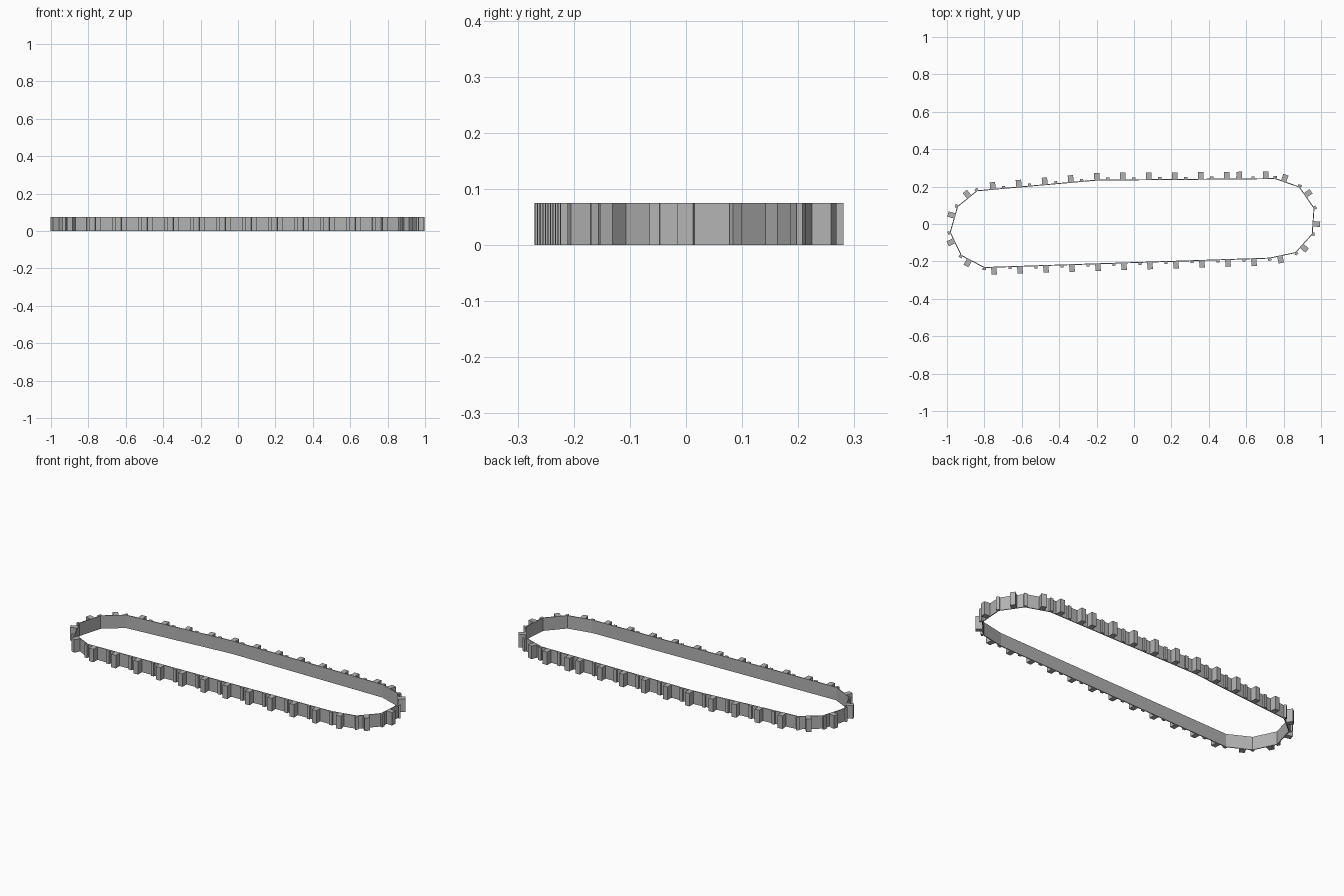
import bpy
import bmesh
from mathutils import Vector, Matrix

cube = bpy.data.objects.get("Cube")
if cube:
    bpy.data.objects.remove(cube, do_unlink=True)

HEIGHT = 0.075
BELT = 0.005
PITCH = 0.139

steel = bpy.data.materials.new("track grey")
steel.use_nodes = True
GREY = (0.45, 0.45, 0.45, 1)
steel.diffuse_color = GREY
steel.node_tree.nodes["Principled BSDF"].inputs["Base Color"].default_value = GREY

# Outline of the belt, counter-clockwise from the front right corner
loop = [Vector(p) for p in (
    (-0.80, -0.235), (0.725, -0.185), (0.865, -0.155), (0.955, -0.055),
    (0.965, 0.085), (0.885, 0.20), (0.755, 0.245), (-0.20, 0.237),
    (-0.84, 0.18), (-0.945, 0.095), (-0.985, -0.045), (-0.925, -0.17))]
N = len(loop)


def finish(bm, name):
    bmesh.ops.recalc_face_normals(bm, faces=bm.faces)
    mesh = bpy.data.meshes.new(name)
    bm.to_mesh(mesh)
    bm.free()
    mesh.materials.append(steel)
    ob = bpy.data.objects.new(name, mesh)
    bpy.context.collection.objects.link(ob)
    return ob


def segment(i):
    """Start, tangent, outward normal and length of one straight run."""
    a, b = loop[i % N], loop[(i + 1) % N]
    t = (b - a).normalized()
    return a, t, Vector((t.y, -t.x)), (b - a).length


def add_box(bm, i, frac, width, depth):
    """Upright bar standing on the outside of the belt."""
    a, t, n, length = segment(i)
    c = a + t * length * frac + n * depth / 2
    m = Matrix(((t.x, n.x, 0, c.x), (t.y, n.y, 0, c.y),
                (0, 0, 1, HEIGHT / 2), (0, 0, 0, 1)))
    bmesh.ops.create_cube(bm, size=1, matrix=m @ Matrix.Diagonal((width, depth, HEIGHT, 1)))


def add_at_x(bm, x, top, width, depth):
    """Bar on a long run, located by its x position."""
    i = 0 if not top else (6 if x > loop[7].x else 7)
    if not top and x > loop[1].x:
        i = 1
    a, b = loop[i], loop[i + 1]
    add_box(bm, i, (x - a.x) / (b.x - a.x), width, depth)


# Thin belt: outer and inner walls joined into a closed band
bm = bmesh.new()
rings = []
for i, p in enumerate(loop):
    n1, n2 = segment(i - 1)[2], segment(i)[2]
    inward = -(n1 + n2).normalized() * BELT
    rings.append([bm.verts.new((q.x, q.y, z)) for q, z in (
        (p, 0), (p, HEIGHT), (p + inward, HEIGHT), (p + inward, 0))])
for i in range(N):
    r, s = rings[i], rings[(i + 1) % N]
    for k in range(4):
        m = (k + 1) % 4
        bm.faces.new((r[k], s[k], s[m], r[m]))
finish(bm, "track_belt")

# Tread blocks along both long runs and around the two ends
bm = bmesh.new()
TREAD = (0.029, 0.036)
for k in range(12):
    add_at_x(bm, -0.749 + PITCH * k, False, *TREAD)
for x in [-0.754 + PITCH * k for k in range(10)] + [0.564, 0.704]:
    add_at_x(bm, x, True, *TREAD)
for i, frac in ((2, 0.37), (3, 0.4), (4, 0.6), (5, 0.65),
                (8, 0.4), (9, 0.37), (10, 0.36), (11, 0.35)):
    add_box(bm, i, frac, *TREAD)
finish(bm, "tread_blocks")

# Small hinge ribs between the blocks and at each bend
bm = bmesh.new()
RIB = (0.018, 0.011)
for k in range(10):
    add_at_x(bm, -0.663 + PITCH * k, False, *RIB)
for x in [-0.697 + PITCH * k for k in range(10)] + [0.636]:
    add_at_x(bm, x, True, *RIB)
for i in range(N):
    if i != 7:
        add_box(bm, i, 0, *RIB)
finish(bm, "hinge_ribs")
